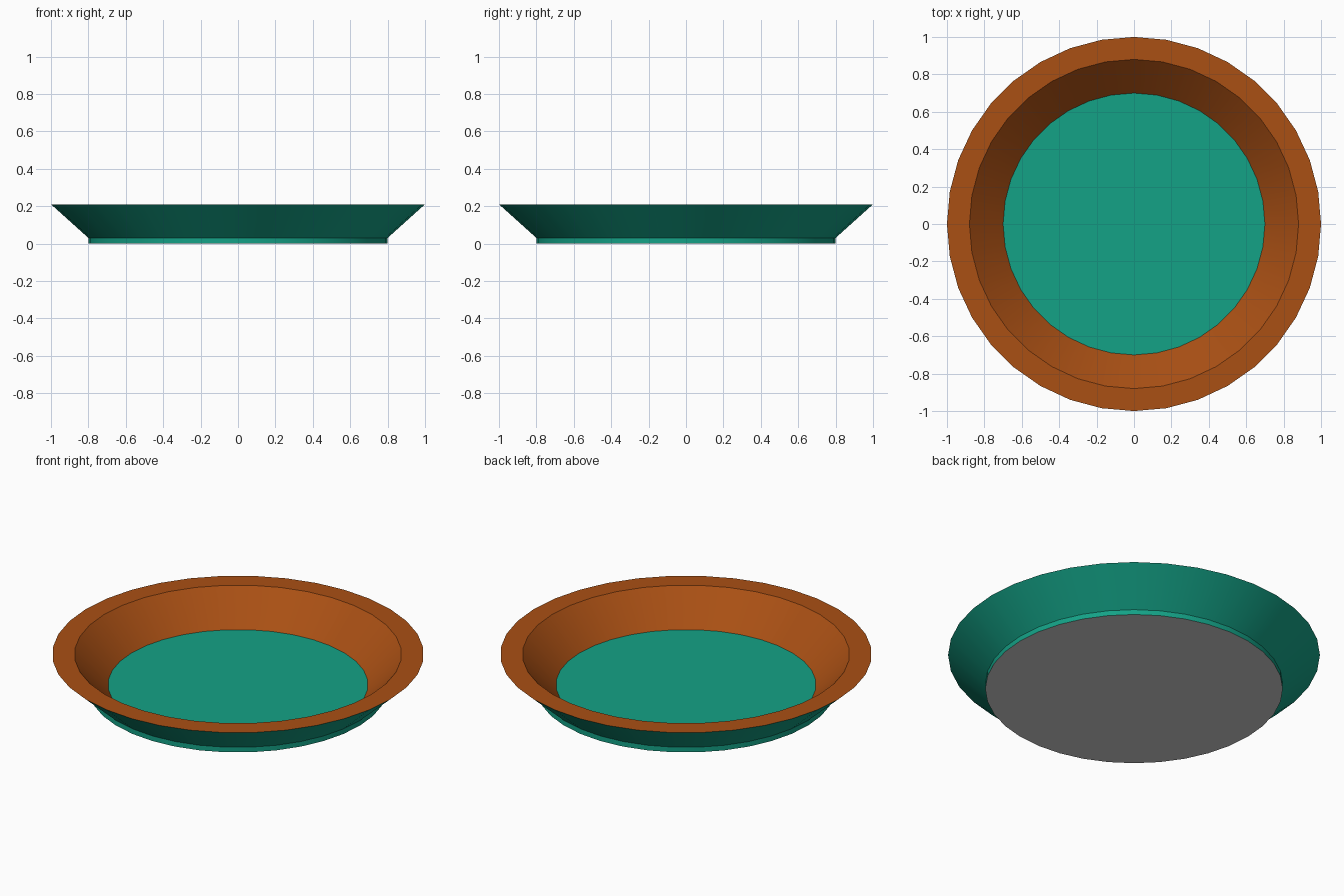
import bpy, bmesh, math

if "Cube" in bpy.data.objects:
    bpy.data.objects.remove(bpy.data.objects["Cube"])

SIDES = 36


def material(name, rgb):
    m = bpy.data.materials.new(name)
    m.diffuse_color = (*rgb, 1)
    m.use_nodes = True
    m.node_tree.nodes["Principled BSDF"].inputs["Base Color"].default_value = m.diffuse_color
    return m


teal = material("teal glaze", (0.007, 0.36, 0.24))
brown = material("terracotta brown", (0.40, 0.08, 0.007))
grey = material("unglazed grey", (0.64, 0.64, 0.64))

# Dish cross-section (radius, height) from underside centre to floor centre
profile = [(0.80, 0.0), (0.80, 0.03), (1.0, 0.21), (0.88, 0.21), (0.70, 0.03)]
band_colour = [0, 0, 1, 1]  # foot, outer wall, rim, inner wall

bm = bmesh.new()
rings = [[bm.verts.new((r * math.cos(2 * math.pi * i / SIDES),
                        r * math.sin(2 * math.pi * i / SIDES), z))
          for i in range(SIDES)] for r, z in profile]
for lower, upper, colour in zip(rings, rings[1:], band_colour):
    for i in range(SIDES):
        j = (i + 1) % SIDES
        bm.faces.new((lower[i], lower[j], upper[j], upper[i])).material_index = colour

# Underside and floor
bm.faces.new(rings[0][::-1]).material_index = 2
bm.faces.new(rings[-1]).material_index = 0

mesh = bpy.data.meshes.new("dish")
bm.to_mesh(mesh)
bm.free()
for m in (teal, brown, grey):
    mesh.materials.append(m)
dish = bpy.data.objects.new("dish", mesh)
bpy.context.collection.objects.link(dish)

# Smooth round walls, crisp rim, foot and floor edges
bpy.context.view_layer.objects.active = dish
dish.select_set(True)
bpy.ops.object.shade_smooth_by_angle(angle=math.radians(30))
